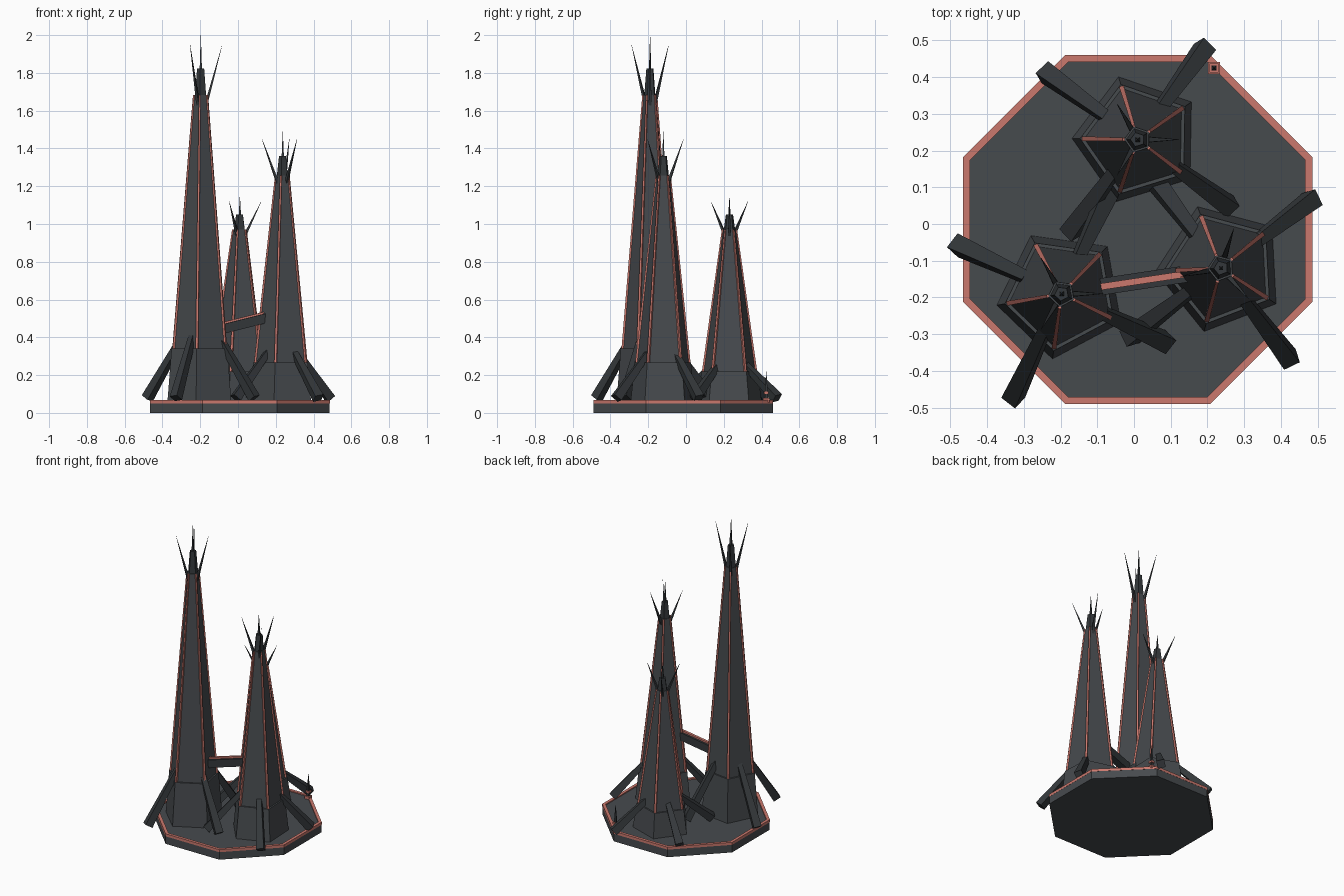
import bpy, math
from mathutils import Vector, Matrix

if "Cube" in bpy.data.objects:
    bpy.data.objects.remove(bpy.data.objects["Cube"])


def material(name, rgb):
    m = bpy.data.materials.new(name)
    m.diffuse_color = (*rgb, 1)
    m.use_nodes = True
    m.node_tree.nodes["Principled BSDF"].inputs["Base Color"].default_value = m.diffuse_color
    return m


SLATE = material("slate grey", (0.062, 0.069, 0.076))
DARK = material("dark slate", (0.034, 0.039, 0.043))
RED = material("coral red", (0.60, 0.19, 0.155))


def mesh_object(name, verts, faces, mat):
    me = bpy.data.meshes.new(name)
    me.from_pydata(verts, [], faces)
    me.materials.append(mat)
    ob = bpy.data.objects.new(name, me)
    bpy.context.collection.objects.link(ob)
    return ob


def lathe(name, sides, profile, mat, centre=(0, 0), phase=0.0, closed=False):
    """Flat-sided stack of (radius, z) rings; closed joins last ring to first."""
    verts = [(centre[0] + r * math.cos(phase + math.tau * i / sides),
              centre[1] + r * math.sin(phase + math.tau * i / sides), z)
             for r, z in profile for i in range(sides)]
    n = len(profile)
    faces = []
    for k in range(n if closed else n - 1):
        a, b = k * sides, (k + 1) % n * sides
        for i in range(sides):
            j = (i + 1) % sides
            faces.append((a + i, a + j, b + j, b + i))
    if not closed:
        faces.append(tuple(reversed(range(sides))))
        faces.append(tuple(range((n - 1) * sides, n * sides)))
    return mesh_object(name, verts, faces, mat)


def strut(name, p, q, r1, r2, mat, turn=45, sides=4):
    """Tapered bar from p to q, r1 and r2 being corner radii."""
    p, q = Vector(p), Vector(q)
    ob = lathe(name, sides, [(r1, 0), (r2, (q - p).length)], mat,
               phase=math.radians(turn))
    rot = (q - p).to_track_quat('Z', 'Y').to_matrix().to_4x4()
    ob.data.transform(Matrix.Translation(p) @ rot)
    return ob


def beam(name, p, q, width, height, mat, lift=0.0):
    """Rectangular bar from p to q with level top."""
    p, q = Vector(p), Vector(q)
    d = (q - p).normalized()
    side = d.cross(Vector((0, 0, 1))).normalized()
    up = side.cross(d)
    verts = [e + side * sx * width / 2 + up * (lift + sz * height / 2)
             for e in (p, q) for sx, sz in ((-1, -1), (1, -1), (1, 1), (-1, 1))]
    faces = [(0, 1, 2, 3), (7, 6, 5, 4)] + [(i, i + 4, (i + 1) % 4 + 4, (i + 1) % 4)
                                            for i in range(4)]
    return mesh_object(name, verts, faces, mat)


# Octagonal base with a coral rim
MID, EIGHTH = (0.01, -0.015), math.pi / 8
lathe("base", 8, [(0.514, 0), (0.514, 0.055), (0.494, 0.06)], SLATE, MID, EIGHTH)
lathe("base_rim", 8, [(0.494, 0.05), (0.515, 0.05), (0.515, 0.067), (0.494, 0.067)],
      RED, MID, EIGHTH, closed=True)

DECK = 0.06


def tower(tag, centre, h, phase, leg_angle, thorn_angle):
    def at(r, deg, f):
        a = math.radians(deg)
        return (centre[0] + r * math.cos(a), centre[1] + r * math.sin(a), DECK + f * h)

    def z(f):
        return DECK + f * h

    ph = math.radians(phase)
    # Foot, tapering shaft and cap
    lathe(tag + "_foot", 5, [(0.18, DECK - 0.01), (0.157, z(0.16))], SLATE, centre, ph)
    lathe(tag + "_shaft", 5, [(0.147, z(0.15)), (0.037, z(0.92))], SLATE, centre, ph)
    lathe(tag + "_cap", 5, [(0.034, z(0.9)), (0.02, z(1.0))], DARK, centre, ph)
    # Coral strips along the five corners
    for i in range(5):
        d = phase + 72 * i
        strut(f"{tag}_edge_strip_{i}", at(0.147, d, 0.15), at(0.037, d, 0.92),
              0.009, 0.006, RED)
    # Sloping buttress legs
    for i in range(4):
        d = leg_angle + 90 * i
        a = Vector(at(0.312, d, 0))
        a.z = 0.078
        strut(f"{tag}_leg_{i}", a, at(0.10, d, 0.2), 0.034, 0.021, DARK, turn=30)
    # Crown of thorns and central spire
    for i in range(3):
        d = thorn_angle + 120 * i
        strut(f"{tag}_thorn_{i}", at(0.027, d, 0.89), at(0.113, d, 1.07),
              0.011, 0.0006, DARK)
    strut(tag + "_spire", at(0, 0, 0.98), at(0, 0, 1.1), 0.010, 0.0006, DARK)


tower("tall_tower", (-0.197, -0.19), 1.7636, 46, 65, 0)
tower("middle_tower", (0.237, -0.12), 1.30, 39, 37, 72)
tower("short_tower", (0.01, 0.23), 0.99, 35, 54, 0)

# Bridge between the two taller towers, with a coral strip on top
A, B = (-0.13, -0.177, 0.432), (0.17, -0.132, 0.507)
beam("bridge", A, B, 0.046, 0.05, DARK)
beam("bridge_strip", A, B, 0.018, 0.012, RED, lift=0.029)

# Small beacon at the base corner
SPOT, Q = (0.218, 0.425), math.pi / 4
lathe("beacon_base", 4, [(0.023, 0.055), (0.023, 0.078)], RED, SPOT, Q)
lathe("beacon_mast", 4, [(0.012, 0.07), (0.009, 0.13), (0.001, 0.22)], DARK, SPOT, Q)
lathe("beacon_collar", 4, [(0.018, 0.1), (0.018, 0.112)], RED, SPOT, Q)
